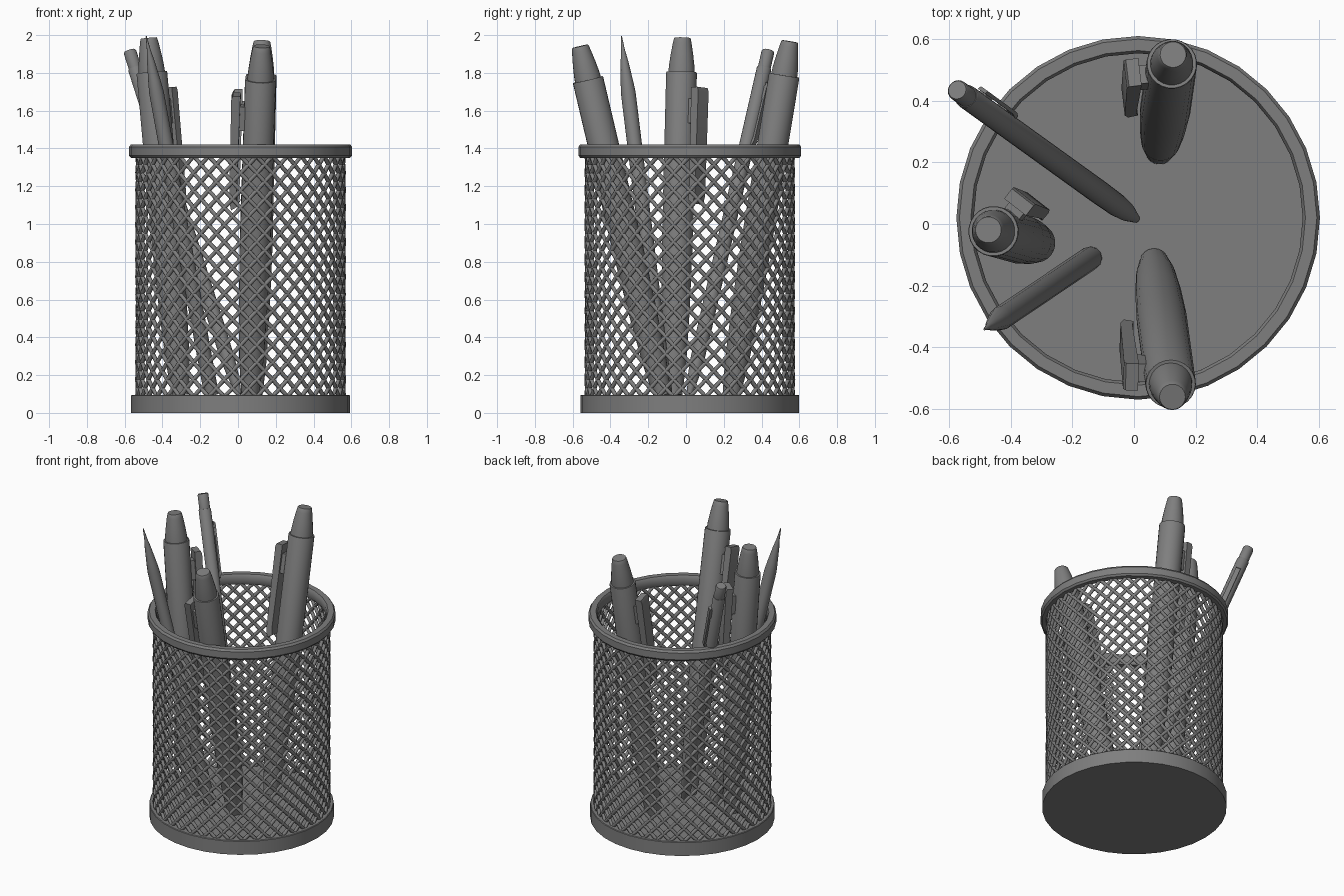
import bpy, bmesh, math
from mathutils import Vector, Matrix

if "Cube" in bpy.data.objects:
    bpy.data.objects.remove(bpy.data.objects["Cube"])

CUP = Vector((0.0135, 0.02, 0))
SIDES = 32

dark = bpy.data.materials.new("dark_grey")
dark.diffuse_color = (0.21, 0.21, 0.21, 1)
dark.use_nodes = True
dark.node_tree.nodes["Principled BSDF"].inputs["Base Color"].default_value = dark.diffuse_color


def finish(name, bm, matrix=Matrix.Identity(4), smooth=True):
    bmesh.ops.recalc_face_normals(bm, faces=bm.faces)
    me = bpy.data.meshes.new(name)
    bm.to_mesh(me)
    bm.free()
    me.materials.append(dark)
    ob = bpy.data.objects.new(name, me)
    bpy.context.collection.objects.link(ob)
    ob.matrix_world = matrix
    if smooth:
        bpy.ops.object.select_all(action='DESELECT')
        ob.select_set(True)
        bpy.context.view_layer.objects.active = ob
        bpy.ops.object.shade_smooth_by_angle(angle=math.radians(35))
    return ob


def lathe(bm, profile, sides, closed=False):
    """Revolve (radius, z) points; closed joins last to first, else ends are capped."""
    rings = [[bm.verts.new((r * math.cos(2 * math.pi * i / sides),
                            r * math.sin(2 * math.pi * i / sides), z))
              for i in range(sides)] for r, z in profile]
    pairs = list(zip(rings, rings[1:]))
    if closed:
        pairs.append((rings[-1], rings[0]))
    else:
        bm.faces.new(rings[0][::-1])
        bm.faces.new(rings[-1])
    for a, b in pairs:
        for i in range(sides):
            j = (i + 1) % sides
            bm.faces.new((a[i], a[j], b[j], b[i]))


def slab(bm, outline, width):
    """Extrude an (x, z) outline sideways, centred on y = 0."""
    a = [bm.verts.new((x, -width / 2, z)) for x, z in outline]
    b = [bm.verts.new((x, width / 2, z)) for x, z in outline]
    bm.faces.new(a)
    bm.faces.new(b[::-1])
    for i in range(len(a)):
        j = (i + 1) % len(a)
        bm.faces.new((a[i], b[i], b[j], a[j]))


def along(bottom, top, clip_angle=0):
    """Frame with z from bottom to top and x towards the clip side."""
    b, t = Vector(bottom), Vector(top)
    z = (t - b).normalized()
    a = math.radians(clip_angle)
    x = Vector((math.cos(a), math.sin(a), 0))
    x = (x - z * x.dot(z)).normalized()
    y = z.cross(x)
    rot = Matrix((x, y, z)).transposed().to_4x4()
    return Matrix.Translation(b) @ rot


cup_frame = Matrix.Translation(CUP)

# solid base disc
bm = bmesh.new()
lathe(bm, [(0.579, 0), (0.579, 0.092), (0.575, 0.096)], SIDES)
finish("cup_base", bm, cup_frame)

# rounded top rim
bm = bmesh.new()
lathe(bm, [(0.58, 1.35), (0.59, 1.362), (0.59, 1.408), (0.58, 1.422),
           (0.543, 1.422), (0.534, 1.408), (0.534, 1.362), (0.542, 1.35)], SIDES, True)
finish("cup_rim", bm, cup_frame)

# wire lattice wall: two opposing sets of helical wires
WIRES, ROWS, STEPS, R = 40, 14, 14, 0.547
curve = bpy.data.curves.new("wire", 'CURVE')
curve.dimensions = '3D'
curve.bevel_depth = 0.0115
curve.bevel_resolution = 1
for sign in (1, -1):
    for w in range(WIRES):
        sp = curve.splines.new('POLY')
        sp.points.add(STEPS)
        for k in range(STEPS + 1):
            t = k / STEPS
            a = 2 * math.pi * (w + sign * ROWS * t) / WIRES
            sp.points[k].co = (R * math.cos(a), R * math.sin(a), 0.085 + 1.275 * t, 1)
wire = bpy.data.objects.new("wire", curve)
bpy.context.collection.objects.link(wire)
bpy.context.view_layer.update()
me = bpy.data.meshes.new_from_object(wire.evaluated_get(bpy.context.evaluated_depsgraph_get()))
bpy.data.objects.remove(wire)
me.materials.clear()
me.materials.append(dark)
wall = bpy.data.objects.new("cup_mesh_wall", me)
wall.matrix_world = cup_frame
bpy.context.collection.objects.link(wall)

# thick pens: tapered barrel, stepped button, side clip on a block
PENS = [((0.083, 0.24, 0.095), (0.127, 0.551, 1.975), 187, "back_pen"),
        ((0.065, -0.125, 0.095), (0.125, -0.563, 1.95), 178, "front_pen"),
        ((-0.303, -0.066, 0.095), (-0.473, -0.019, 1.99), 52, "left_pen")]
for bottom, top, angle, name in PENS:
    frame = along(bottom, top, angle)
    bm = bmesh.new()
    lathe(bm, [(0.047, 0), (0.064, 0.18), (0.075, 0.45), (0.082, 0.8),
               (0.082, 1.71), (0.08, 1.716)], 24)
    finish(name + "_barrel", bm, frame)
    bm = bmesh.new()
    lathe(bm, [(0.071, 1.70), (0.068, 1.75), (0.06, 1.81), (0.05, 1.87),
               (0.045, 1.893), (0.042, 1.898)], 24)
    finish(name + "_button", bm, frame)
    bm = bmesh.new()
    slab(bm, [(0.102, 1.63), (0.143, 1.63), (0.15, 1.61), (0.144, 1.06),
              (0.132, 1.01), (0.1, 1.03), (0.106, 1.08)], 0.09)
    slab(bm, [(0.06, 1.44), (0.115, 1.44), (0.115, 1.57), (0.06, 1.57)], 0.06)
    finish(name + "_clip", bm, frame)

# slim pen with small button and clip
frame = along((0.005, 0.018, 0.1), (-0.578, 0.438, 1.93), 55)
bm = bmesh.new()
lathe(bm, [(0.014, 0), (0.03, 0.1), (0.037, 0.2), (0.039, 0.4), (0.039, 1.85),
           (0.036, 1.855)], 20)
finish("slim_pen_barrel", bm, frame)
bm = bmesh.new()
lathe(bm, [(0.034, 1.845), (0.034, 1.945), (0.03, 1.952)], 20)
finish("slim_pen_button", bm, frame)
bm = bmesh.new()
slab(bm, [(0.043, 1.77), (0.055, 1.76), (0.054, 1.44), (0.045, 1.41), (0.034, 1.42),
          (0.042, 1.46)], 0.03)
slab(bm, [(0.025, 1.68), (0.05, 1.68), (0.05, 1.75), (0.025, 1.75)], 0.026)
finish("slim_pen_clip", bm, frame)

# rounded pencil with sharpened point
frame = along((-0.14, -0.11, 0.095), (-0.487, -0.343, 2.0))
bm = bmesh.new()
lathe(bm, [(0.037, 0), (0.039, 0.02), (0.039, 1.64), (0.033, 1.7), (0.02, 1.81), (0.01, 1.87),
           (0.003, 1.944)], 12)
finish("pencil", bm, frame)
